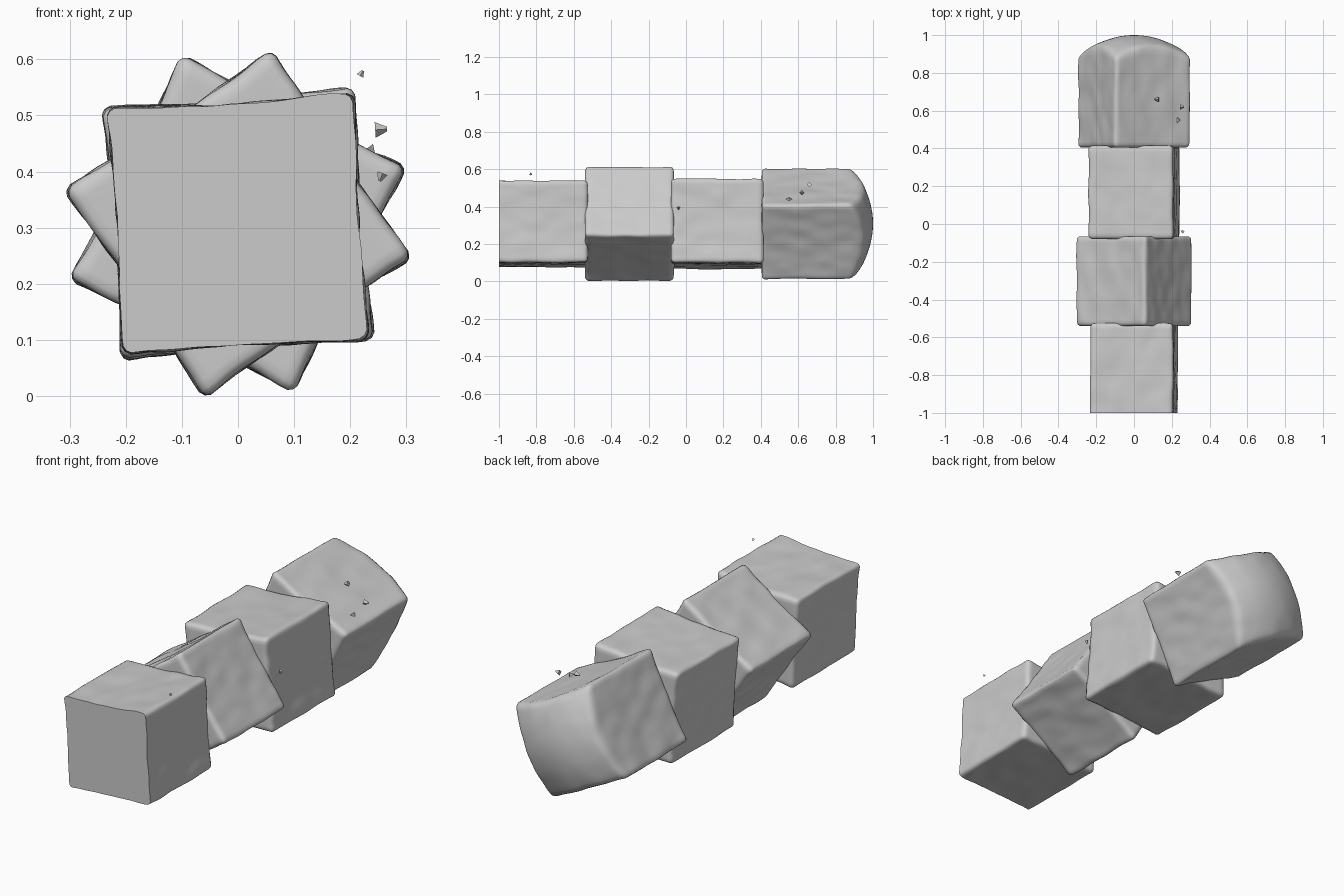
import bpy, bmesh
from math import radians
from mathutils import Vector, Matrix, noise

cube = bpy.data.objects.get("Cube")
if cube:
    bpy.data.objects.remove(cube, do_unlink=True)

# Single stone colour
stone = bpy.data.materials.new("stone_grey")
stone.use_nodes = True
GREY = (0.6, 0.6, 0.6, 1)
stone.diffuse_color = GREY
stone.node_tree.nodes["Principled BSDF"].inputs["Base Color"].default_value = GREY

AXIS_Z = 0.307   # height of the shared twist axis
ROUND = 0.02     # edge rounding radius


def finish(name, bm):
    mesh = bpy.data.meshes.new(name)
    bmesh.ops.recalc_face_normals(bm, faces=bm.faces)
    bm.to_mesh(mesh)
    bm.free()
    mesh.materials.append(stone)
    mesh.shade_smooth()
    mesh.set_sharp_from_angle(angle=radians(50))
    obj = bpy.data.objects.new(name, mesh)
    bpy.context.collection.objects.link(obj)
    return obj


def block(name, y0, y1, side, twist, flat_front=False, dome=0.0):
    """Rounded, slightly uneven block turned about the long axis."""
    bm = bmesh.new()
    bmesh.ops.create_cube(bm, size=1)
    bmesh.ops.subdivide_edges(bm, edges=bm.edges[:], cuts=29, use_grid_fill=True)
    half = Vector((side, y1 - y0, side)) / 2
    mid = (y0 + y1) / 2
    turn = Matrix.Rotation(-radians(twist), 3, "Y")
    for v in bm.verts:
        p = Vector([2 * c * h for c, h in zip(v.co, half)])
        # Round every edge except around a flat cut end
        inner = Vector([max(ROUND - h, min(h - ROUND, c)) for c, h in zip(p, half)])
        if flat_front and p.y < 0:
            inner.y = p.y
        d = p - inner
        if d.length > 0:
            p = inner + d.normalized() * min(ROUND, max(abs(c) for c in d))
        # Sides bow in a little between the corners
        bow_x = 1 - 0.03 * (1 - (p.z / half.z) ** 2)
        bow_z = 1 - 0.03 * (1 - (p.x / half.x) ** 2)
        p.x, p.z = p.x * bow_x, p.z * bow_z
        # Domed back end
        if dome:
            r2 = (p.x ** 2 + p.z ** 2) / (2 * half.x ** 2)
            p.y += dome * max(0, 1 - r2) * max(0, p.y / half.y) ** 2
        # Worn surface
        n = noise.noise_vector(Vector((p.x * 14, (p.y + mid) * 9, p.z * 14)))
        p.x += n.x * 0.005
        p.z += n.z * 0.005
        p = turn @ p
        v.co = p + Vector((0, mid, AXIS_Z))
    return finish(name, bm)


# Four blocks in a row, each twisted against the next
block("front_block", -1.0, -0.525, 0.442, 3.5, flat_front=True)
block("second_block", -0.54, -0.065, 0.45, 34)
block("third_block", -0.08, 0.415, 0.452, 4.5)
block("rear_block", 0.405, 0.88, 0.45, -26.5, dome=0.12)

# Loose stone chips near the edges
chips = [(0.22, -0.83, 0.575, 0.007), (0.255, 0.62, 0.475, 0.014),
         (0.235, 0.55, 0.43, 0.016), (0.255, -0.04, 0.39, 0.01),
         (0.12, 0.66, 0.515, 0.014)]
for i, (x, y, z, size) in enumerate(chips):
    bm = bmesh.new()
    bmesh.ops.create_cone(bm, cap_ends=True, segments=4, radius1=size,
                          radius2=size * 0.3, depth=size * 1.5)
    bmesh.ops.rotate(bm, verts=bm.verts, matrix=Matrix.Rotation(i + 0.5, 3, "Y"))
    bmesh.ops.translate(bm, verts=bm.verts, vec=(x, y, z))
    finish(f"stone_chip_{i + 1}", bm)
